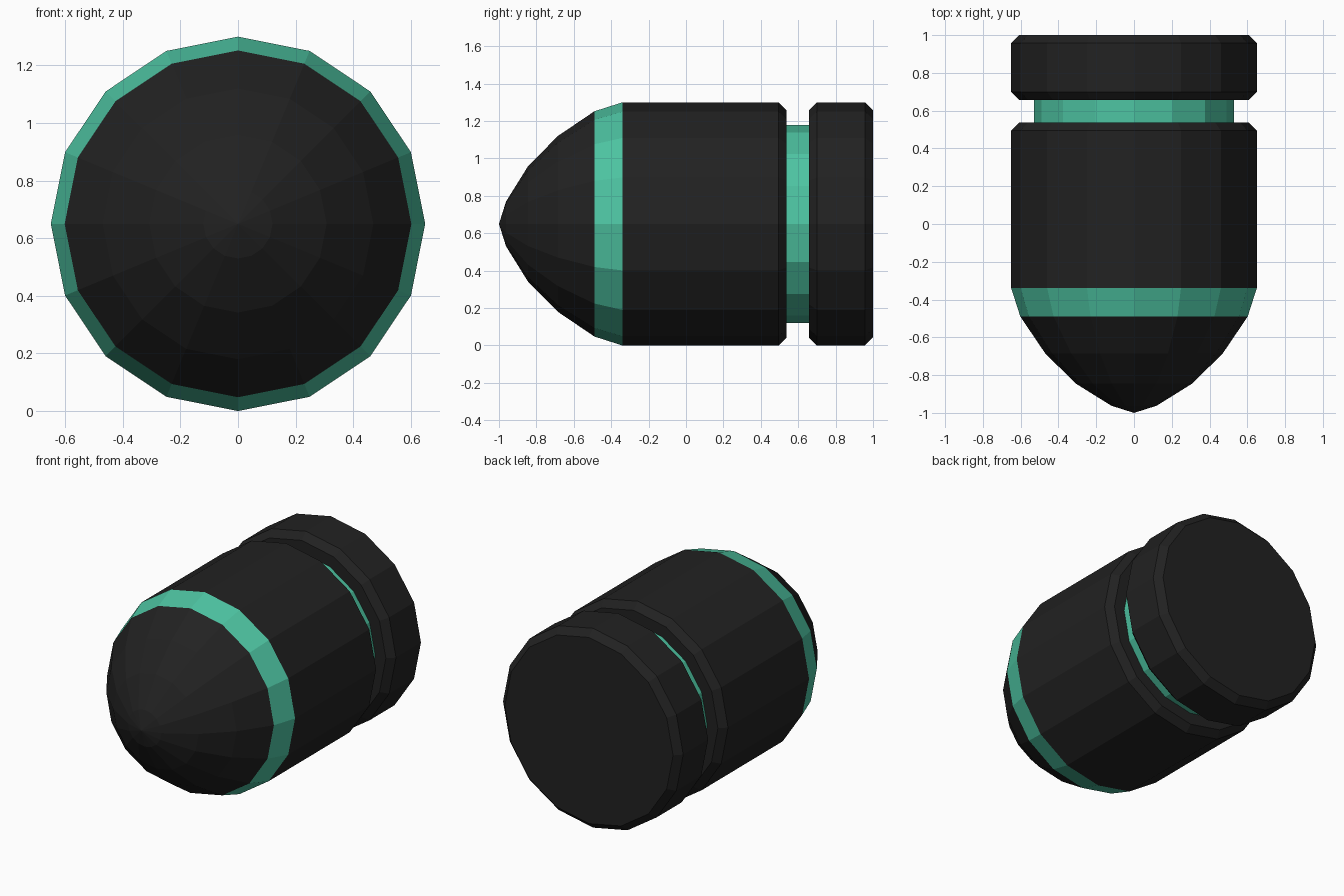
import bpy
import bmesh
import math

if "Cube" in bpy.data.objects:
    bpy.data.objects.remove(bpy.data.objects["Cube"])

SIDES = 16
AXIS_Z = 0.65


def material(name, rgb):
    m = bpy.data.materials.new(name)
    m.diffuse_color = (*rgb, 1.0)
    m.use_nodes = True
    m.node_tree.nodes["Principled BSDF"].inputs["Base Color"].default_value = m.diffuse_color
    return m


black = material("black", (0.0155, 0.0155, 0.0155))
green = material("mint green", (0.075, 0.55, 0.36))


def lathe(name, profile, mat):
    """Revolve (y, radius) points, listed front to back, around the y axis."""
    bm = bmesh.new()
    rings = []
    for y, r in profile:
        if r == 0:
            rings.append([bm.verts.new((0, y, AXIS_Z))] * SIDES)
        else:
            angles = [2 * math.pi * k / SIDES for k in range(SIDES)]
            rings.append([bm.verts.new((r * math.sin(a), y, AXIS_Z + r * math.cos(a)))
                          for a in angles])
    for front, back in zip(rings, rings[1:]):
        for k in range(SIDES):
            n = (k + 1) % SIDES
            corners = [front[k], front[n], back[n], back[k]]
            bm.faces.new(list(dict.fromkeys(corners)))  # drop doubles at the poles
    mesh = bpy.data.meshes.new(name)
    bm.to_mesh(mesh)
    bm.free()
    mesh.materials.append(mat)
    obj = bpy.data.objects.new(name, mesh)
    bpy.context.collection.objects.link(obj)
    return obj


# Rounded nose
lathe("nose", [(-1, 0), (-0.962, 0.12), (-0.845, 0.308), (-0.685, 0.47), (-0.49, 0.602)], black)
# Coloured band behind the nose
lathe("nose_band", [(-0.49, 0.602), (-0.34, 0.65)], green)
# Cylindrical body with bevelled rear edge and groove wall
lathe("body", [(-0.34, 0.65), (0.495, 0.65), (0.538, 0.607), (0.538, 0.53)], black)
# Coloured groove floor
lathe("groove", [(0.538, 0.53), (0.657, 0.53)], green)
# Base rim with bevelled edges and flat rear
lathe("base_rim", [(0.657, 0.53), (0.657, 0.607), (0.70, 0.65), (0.957, 0.65),
                   (1, 0.607), (1, 0)], black)
